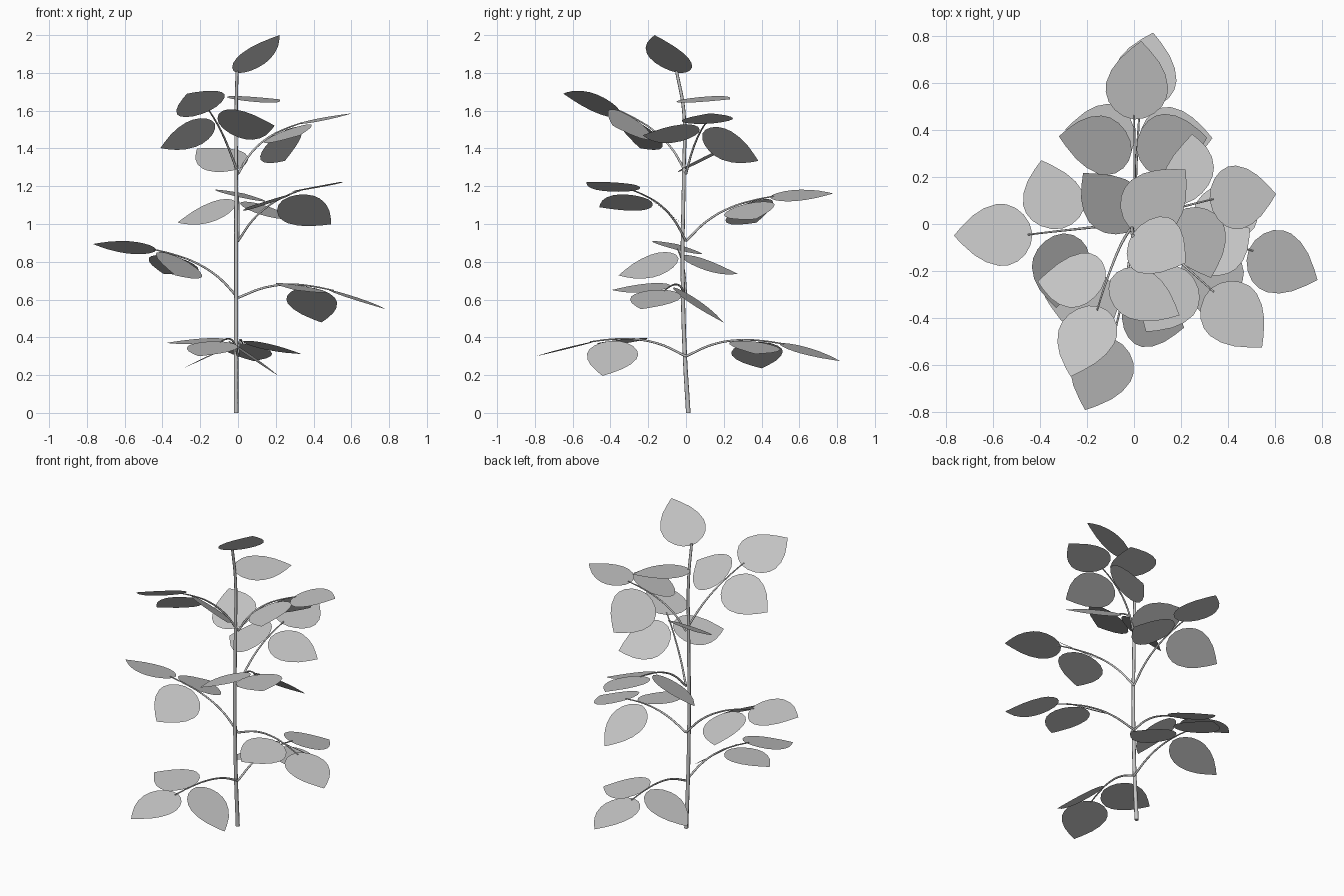
import bpy
import bmesh
from math import radians, sin, cos
from mathutils import Vector, Matrix

cube = bpy.data.objects.get("Cube")
if cube:
    bpy.data.objects.remove(cube, do_unlink=True)

UP = Vector((0, 0, 1))
LEAF_SIZE = 0.335

# One plain grey for the whole plant
grey = bpy.data.materials.new("plain_grey")
grey.use_nodes = True
grey.diffuse_color = (0.56, 0.56, 0.56, 1)
grey.node_tree.nodes["Principled BSDF"].inputs["Base Color"].default_value = grey.diffuse_color

# Half outline of a leaf: distance along the midrib and half width, per unit length
LEAF_OUTLINE = [(0.03, 0.14), (0.1, 0.26), (0.2, 0.35), (0.32, 0.4), (0.44, 0.405),
                (0.6, 0.355), (0.75, 0.26), (0.9, 0.115)]


def add_object(name, data):
    obj = bpy.data.objects.new(name, data)
    bpy.context.collection.objects.link(obj)
    data.materials.append(grey)
    return obj


def add_leaf(name, base, tip, side):
    """Flat leaf blade from base to tip, its width lying along side."""
    base, axis = Vector(base), Vector(tip) - Vector(base)
    side = Vector(side)
    side = (side - side.project(axis)).normalized() * LEAF_SIZE
    left = [base + axis * t + side * w for t, w in LEAF_OUTLINE]
    right = [base + axis * t - side * w for t, w in LEAF_OUTLINE]
    loop = [base] + right + [base + axis] + left[::-1]
    bm = bmesh.new()
    face = bm.faces.new([bm.verts.new(p) for p in loop])
    face.normal_update()
    if face.normal.z < 0:
        face.normal_flip()
    mesh = bpy.data.meshes.new(name)
    bm.to_mesh(mesh)
    bm.free()
    return add_object(name, mesh)


def add_stalk(name, points, thick, thin):
    """Smooth tapering tube through the points."""
    curve = bpy.data.curves.new(name, "CURVE")
    curve.dimensions = "3D"
    curve.bevel_depth = thick
    curve.bevel_resolution = 2
    curve.resolution_u = 6
    curve.use_fill_caps = True
    spline = curve.splines.new("BEZIER")
    spline.bezier_points.add(len(points) - 1)
    last = len(points) - 1
    for i, (knot, p) in enumerate(zip(spline.bezier_points, points)):
        knot.co = p
        knot.handle_left_type = knot.handle_right_type = "AUTO"
        knot.radius = 1 + (thin / thick - 1) * i / last
    return add_object(name, curve)


# Branch with one end leaf and a pair of side leaves, in its own frame:
# x runs to the end leaf's tip, y to the branch's left
BRANCH_PATH = [(0, 0, 0), (0.14, 0, 0.067), (0.28, 0.005, 0.096),
               (0.4, 0.01, 0.096), (0.515, 0.016, 0.084)]
BRANCH_LEAVES = {
    "end_leaf": ((0.495, 0.016, 0.086), (0.82, 0, 0), (0, 1, 0.25)),
    "left_leaf": ((0.355, 0.02, 0.09), (0.373, 0.335, -0.012), (1, 0, 0.1)),
    "right_leaf": ((0.36, 0, 0.09), (0.397, -0.297, -0.012), (1, 0, -0.12)),
}


def add_branch(name, height, reach, roll, length=1):
    x = Vector(reach).normalized()
    level = UP.cross(x).normalized()
    a = radians(roll)
    y = level * cos(a) + x.cross(level) * sin(a)
    turn = Matrix((x, y, x.cross(y))).transposed()
    place = Matrix.Translation(UP * height) @ turn.to_4x4() @ Matrix.Diagonal((length, 1, 1, 1))
    add_stalk(name + "_stalk", [place @ Vector(p) for p in BRANCH_PATH], 0.0065, 0.0035)
    for part, (base, tip, side) in BRANCH_LEAVES.items():
        add_leaf(name + "_" + part, place @ Vector(base), place @ Vector(tip),
                 turn @ Vector(side))


# Main stem
add_stalk("stem", [(-0.01, 0.012, 0), (-0.01, -0.008, 0.35), (-0.01, -0.018, 0.8),
                   (-0.01, -0.012, 1.25), (-0.01, -0.012, 1.6), (-0.005, -0.05, 1.81)],
          0.012, 0.008)

# Four tiers of paired branches: start height, reach to the end tip, roll in degrees
add_branch("lowest_front_branch", 0.3, (-0.21, -0.8, 0), -16)
add_branch("lowest_back_branch", 0.3, (0.08, 0.8, -0.025), -7)
add_branch("low_right_branch", 0.61, (-0.77, -0.05, 0.285), 0)
add_branch("low_left_branch", 0.61, (0.77, -0.235, -0.06), -16)
add_branch("middle_front_branch", 0.91, (0.54, -0.52, 0.31), -8)
add_branch("middle_back_branch", 0.91, (0.03, 0.765, 0.247), -1)
add_branch("high_front_branch", 1.27, (-0.27, -0.65, 0.42), 14)
add_branch("high_left_branch", 1.265, (0.603, 0.127, 0.32), -13, 0.85)

# Single leaves growing straight from the upper stem
add_leaf("upper_back_leaf", (0.01, -0.018, 1.295), (-0.217, 0.217, 1.4), (0.2, 0.22, 0.125))
add_leaf("upper_left_leaf", (-0.02, -0.015, 1.66), (0.22, 0.232, 1.66), (-0.7, 0.7, 0.13))
add_leaf("top_leaf", (-0.005, -0.04, 1.8), (0.22, -0.166, 2), (0.13, 0.24, -0.05))
